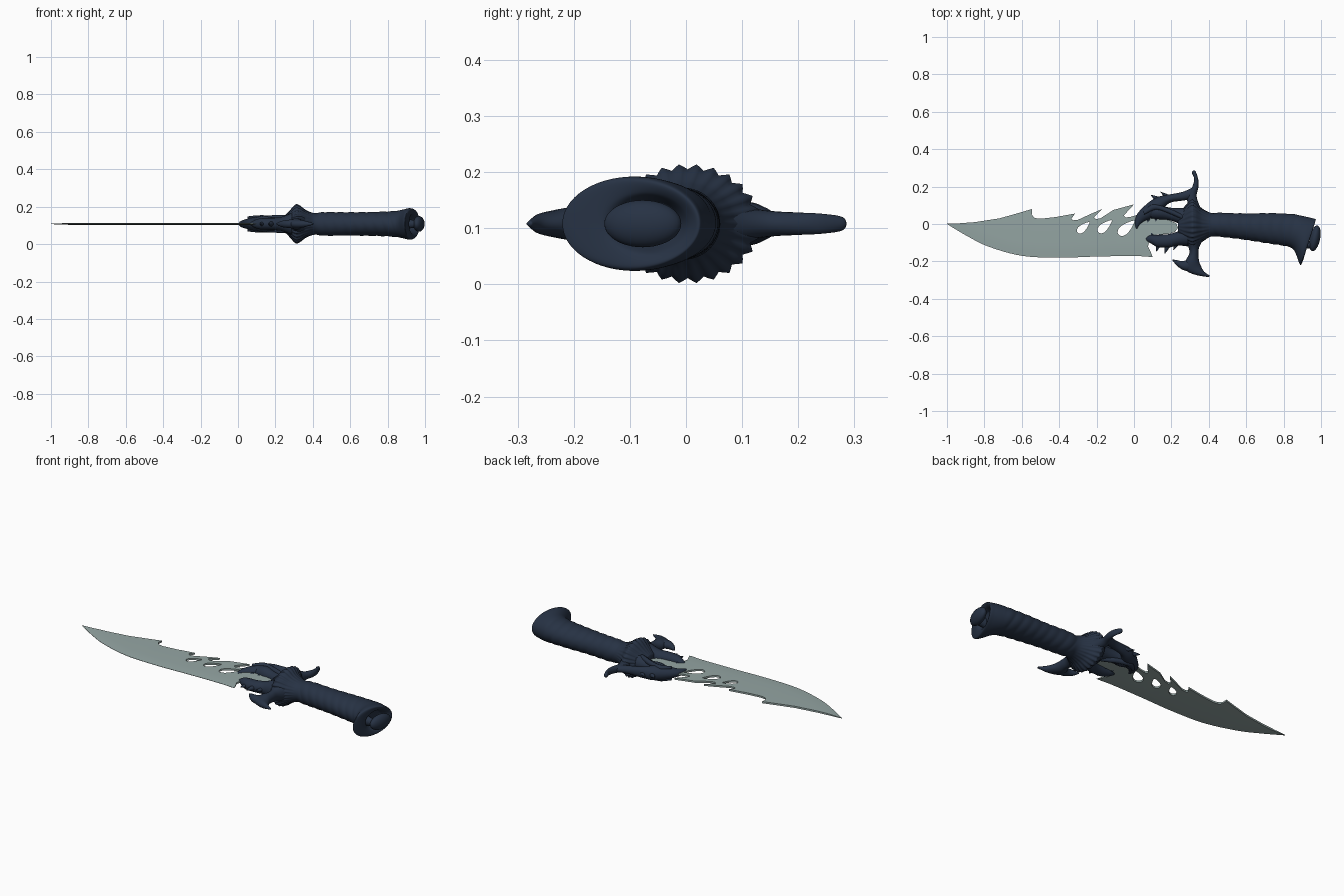
import bpy, bmesh, math
from mathutils import Matrix, Vector

if "Cube" in bpy.data.objects:
    bpy.data.objects.remove(bpy.data.objects["Cube"])

ZC = 0.108  # mid-plane height of the dagger


def material(name, rgb):
    m = bpy.data.materials.new(name)
    m.diffuse_color = (*rgb, 1)
    m.use_nodes = True
    m.node_tree.nodes["Principled BSDF"].inputs["Base Color"].default_value = m.diffuse_color
    return m


DARK = material("dark_navy", (0.02, 0.032, 0.058))
STEEL = material("pale_steel", (0.30, 0.38, 0.37))


def finish(name, bm, mat, smooth=True):
    bmesh.ops.recalc_face_normals(bm, faces=bm.faces)
    me = bpy.data.meshes.new(name)
    bm.to_mesh(me)
    bm.free()
    me.materials.append(mat)
    for p in me.polygons:
        p.use_smooth = smooth
    ob = bpy.data.objects.new(name, me)
    bpy.context.collection.objects.link(ob)
    return ob


def catmull(rows, steps):
    out = []
    n = len(rows)
    for i in range(n - 1):
        p = [rows[max(0, min(n - 1, i + k))] for k in (-1, 0, 1, 2)]
        for s in range(steps):
            t = s / steps
            out.append([b + 0.5 * t * (c - a + t * (2*a - 5*b + 4*c - d + t * (3*(b - c) + d - a)))
                        for a, b, c, d in zip(*p)])
    out.append(list(rows[-1]))
    return out


def bridge(bm, rings):
    for r, q in zip(rings, rings[1:]):
        for i in range(len(r)):
            j = (i + 1) % len(r)
            bm.faces.new((r[i], r[j], q[j], q[i]))
    bm.faces.new(rings[0])
    bm.faces.new(rings[-1])


def loft(name, rows, seg=20, steps=6, relief=None):
    """Skin oval sections given as (x1, y1, x2, y2, half height)."""
    bm = bmesh.new()
    rings = []
    for x1, y1, x2, y2, rz in catmull(rows, steps):
        a, b = Vector((x1, y1, ZC)), Vector((x2, y2, ZC))
        mid, half = (a + b) / 2, (a - b) / 2
        ring = []
        for k in range(seg):
            an = 2 * math.pi * k / seg
            f = relief(mid.x, an) if relief else 1
            ring.append(bm.verts.new(mid + half * math.cos(an) * f
                                     + Vector((0, 0, max(rz, 0.002) * math.sin(an) * f))))
        rings.append(ring)
    bridge(bm, rings)
    return finish(name, bm, DARK)


# Blade body: thin wedge that narrows toward the cutting edge
lower = [(-1, 0), (-.9, -.06), (-.78, -.12), (-.6, -.17), (-.4, -.18),
         (-.2, -.174), (0, -.171), (.1, -.176), (.25, -.176)]
profile = [(0, .0008), (.03, .003), (.07, .005), (.4, .005)]
bm = bmesh.new()
rings = []
for x, y in catmull(lower, 6):
    pts = [(y + o, ZC + t) for o, t in profile] + [(y + o, ZC - t) for o, t in reversed(profile)]
    rings.append([bm.verts.new((x, py, pz)) for py, pz in pts])
bridge(bm, rings)
blade = finish("blade", bm, STEEL)

# Blade outline: swept spine, back-pointing teeth, tang and slanted holes
outline = [(-1.02, .003), (-.93, .004), (-.85, .01), (-.72, .03), (-.62, .058), (-.545, .08),
           (-.547, .05), (-.53, .032), (-.5, .028), (-.42, .037), (-.315, .056), (-.335, .028),
           (-.325, .02), (-.30, .022), (-.24, .05), (-.17, .08), (-.215, .036), (-.205, .026),
           (-.18, .03), (-.11, .075), (0, .105), (-.055, .045), (-.045, .035), (-.02, .038),
           (.06, .06), (.19, .02), (.225, .005), (.235, -.02), (.22, -.042), (.19, -.052),
           (.09, -.06), (.075, -.12), (.085, -.14), (.1, -.176), (.1, -.25), (-1.02, -.25)]
loops = [outline]
for cx, cy, r in [(-.27, -.018, .042), (-.155, -.012, .048), (-.04, -.02, .056)]:
    loop = []
    for k in range(18):
        a = 2 * math.pi * k / 18
        u, v = r * math.cos(a), r * .42 * math.sin(a) * (1 - .5 * math.cos(a))
        c, s = math.cos(.72), math.sin(.72)
        loop.append((cx + u * c - v * s, cy + u * s + v * c))
    loops.append(loop)
bm = bmesh.new()
for loop in loops:
    vs = [bm.verts.new((x, y, ZC - .05)) for x, y in loop]
    for i, v in enumerate(vs):
        bm.edges.new((v, vs[(i + 1) % len(vs)]))
bmesh.ops.triangle_fill(bm, use_beauty=True, edges=bm.edges[:])
ext = bmesh.ops.extrude_face_region(bm, geom=bm.faces[:])
bmesh.ops.translate(bm, vec=(0, 0, .1), verts=[g for g in ext["geom"] if isinstance(g, bmesh.types.BMVert)])
cutter = finish("blade_outline_cutter", bm, STEEL, False)
cutter.hide_render = True
mod = blade.modifiers.new("outline", "BOOLEAN")
mod.operation, mod.solver, mod.object = "INTERSECT", "EXACT", cutter
bpy.context.view_layer.objects.active = blade
blade.select_set(True)
bpy.ops.object.modifier_apply(modifier=mod.name)
bpy.data.objects.remove(cutter)
bpy.ops.object.shade_smooth_by_angle(angle=math.radians(25))


# Handle: fluted collar, spirally ridged grip and flared pommel
def handle_relief(x, a):
    collar = max(0, 1 - abs(x - .31) / .1)
    f = 1 + .05 * collar * math.cos(26 * a)
    if .4 < x < .87:
        fade = min(1, (x - .4) / .04, (.87 - x) / .04)
        f += .045 * fade * (abs(math.sin(math.pi * (x / .055 + .5 * math.sin(a) + .3 * math.cos(a)))) - .6)
    return f


loft("handle", [
    (.235, .045, .235, -.055, .032), (.265, .085, .265, -.09, .058), (.305, .125, .305, -.12, .098),
    (.325, .12, .33, -.115, .097), (.36, .085, .37, -.09, .072), (.41, .06, .41, -.068, .058),
    (.47, .06, .46, -.068, .063), (.60, .056, .58, -.082, .062), (.74, .058, .71, -.102, .064),
    (.85, .052, .81, -.118, .068), (.905, .042, .855, -.14, .076), (.945, .033, .885, -.212, .084),
    (.972, .024, .897, -.212, .078), (.955, .005, .915, -.15, .055), (.92, -.01, .90, -.12, .04)],
    seg=104, steps=14, relief=handle_relief)

# Pommel cap on its short stud
loft("pommel_stud", [(.89, -.08, .89, -.13, .03), (.93, -.09, .93, -.13, .022), (.965, -.09, .965, -.13, .02)])
bm = bmesh.new()
bmesh.ops.create_uvsphere(bm, u_segments=32, v_segments=20, radius=1)
bm.transform(Matrix.Translation((.967, -.077, ZC)) @ Matrix.Rotation(-.2, 4, "Z")
             @ Matrix.Diagonal((.028, .07, .042, 1)))
finish("pommel_cap", bm, DARK)

# Upper guard: horn, beaked crest and cheek
loft("upper_horn", [
    (.27, .03, .38, .05, .06), (.285, .10, .35, .10, .032), (.285, .15, .335, .15, .023),
    (.312, .20, .345, .20, .02), (.322, .24, .343, .24, .018), (.31, .272, .33, .28, .013),
    (.313, .284, .32, .286, .004)])
loft("beaked_crest", [
    (.325, .20, .32, .135, .018), (.26, .172, .26, .125, .022), (.19, .158, .19, .112, .03),
    (.12, .142, .14, .065, .04), (.06, .10, .09, .03, .034), (.015, .05, .055, .015, .022),
    (.004, .005, .028, -.008, .014), (.012, -.03, .016, -.032, .003)])
loft("cheek", [
    (.08, .10, .09, .03, .03), (.13, .10, .13, .025, .042), (.19, .088, .19, .02, .034),
    (.24, .085, .245, .0, .04), (.30, .09, .30, -.03, .06)])

# Lower guard: jaw, sickle horn and its front prong
loft("lower_jaw", [
    (.29, -.02, .29, -.12, .06), (.235, -.04, .235, -.115, .038), (.18, -.055, .19, -.125, .032),
    (.12, -.058, .13, -.125, .03), (.085, -.06, .10, -.11, .022), (.062, -.075, .07, -.092, .006)])
loft("lower_horn", [
    (.26, -.07, .38, -.07, .06), (.29, -.12, .35, -.12, .036), (.295, -.16, .345, -.16, .03),
    (.275, -.20, .348, -.20, .03), (.28, -.248, .358, -.225, .024), (.33, -.272, .375, -.255, .017),
    (.40, -.284, .405, -.275, .004)])
loft("lower_prong", [
    (.32, -.175, .33, -.25, .026), (.265, -.198, .275, -.25, .022), (.225, -.192, .235, -.228, .015),
    (.205, -.19, .207, -.197, .003)])


# Small fangs, brow spikes and jaw barbs: base point, tip point, base radius
def spike(name, bx, by, tx, ty, r):
    d = Vector((tx - bx, ty - by)).normalized() * r
    px, py = -d.y, d.x
    mx, my = (bx + tx) / 2, (by + ty) / 2
    loft(name, [(bx + px, by + py, bx - px, by - py, r),
                (mx + px * .6, my + py * .6, mx - px * .6, my - py * .6, r * .6),
                (tx + px * .05, ty + py * .05, tx - px * .05, ty - py * .05, .002)], seg=10, steps=4)


for i, s in enumerate([
        (.13, .13, .09, .155, .016), (.19, .14, .14, .172, .014), (.08, .04, .07, -.005, .012),
        (.12, .04, .115, .0, .011), (.10, -.07, .09, -.035, .011), (.14, -.07, .14, -.04, .010),
        (.18, -.11, .165, -.158, .017), (.13, -.11, .12, -.148, .014), (.23, -.10, .21, -.14, .014)]):
    spike(f"guard_spike_{i + 1}", *s)

# Raised brow ridges on both faces of the guard
for side in (1, -1):
    ridge = loft("brow_ridge_top" if side > 0 else "brow_ridge_bottom", [
        (.05, .065, .055, .05, .008), (.10, .105, .115, .075, .014), (.17, .09, .175, .06, .014),
        (.24, .06, .245, .03, .016), (.29, .04, .29, .01, .01)], seg=12)
    ridge.location.z = side * .032
